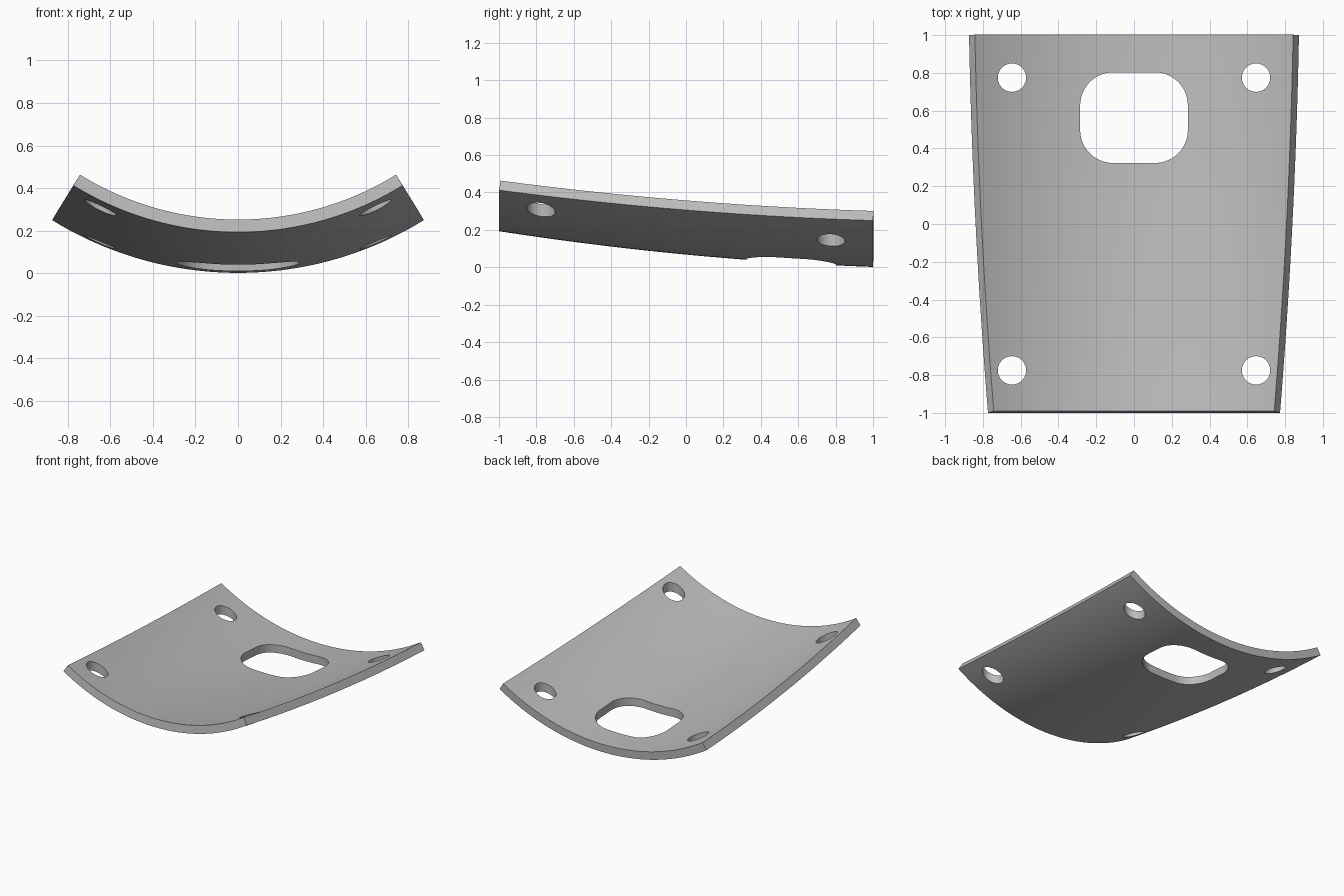
import bpy, bmesh, math

cube = bpy.data.objects.get("Cube")
if cube:
    bpy.data.objects.remove(cube, do_unlink=True)

AXIS_Z = 1.664                # height of the axis the plate curves around
HALF_ANGLE = math.radians(31.7)
THICKNESS = 0.06
ACROSS, ALONG = 64, 40

grey = bpy.data.materials.new("plain grey")
grey.use_nodes = True
colour = (0.5, 0.5, 0.5, 1)
grey.diffuse_color = colour
grey.node_tree.nodes["Principled BSDF"].inputs["Base Color"].default_value = colour


def new_object(name, bm):
    mesh = bpy.data.meshes.new(name)
    bm.to_mesh(mesh)
    bm.free()
    mesh.materials.append(grey)
    obj = bpy.data.objects.new(name, mesh)
    bpy.context.collection.objects.link(obj)
    return obj


def keel_height(y):
    """Height of the underside along the centre line."""
    return 0.068 - 0.0955 * y + 0.0295 * y * y


def rounded_outline(cx, cy, half_x, half_y, radius, steps=16):
    """Rectangle with round corners; a circle when radius fills it."""
    points = []
    for k, (sx, sy) in enumerate([(1, 1), (-1, 1), (-1, -1), (1, -1)]):
        for s in range(steps):
            a = math.pi / 2 * (k + (s + 0.5) / steps)
            points.append((cx + sx * (half_x - radius) + radius * math.cos(a),
                           cy + sy * (half_y - radius) + radius * math.sin(a)))
    return points


def make_cutter(name, outline):
    bm = bmesh.new()
    base = bm.faces.new([bm.verts.new((x, y, -1)) for x, y in outline])
    top = bmesh.ops.extrude_face_region(bm, geom=[base])["geom"]
    bmesh.ops.translate(bm, vec=(0, 0, 3),
                        verts=[v for v in top if isinstance(v, bmesh.types.BMVert)])
    bmesh.ops.recalc_face_normals(bm, faces=bm.faces)
    cutter = new_object(name, bm)
    cutter.hide_render = True
    return cutter


# Curved plate: an arc swept along a gently bending, widening profile
bm = bmesh.new()
rows = []
for j in range(ALONG + 1):
    y = -1 + 2 * j / ALONG
    r = AXIS_Z - keel_height(y)
    angles = [HALF_ANGLE * (2 * i / ACROSS - 1) for i in range(ACROSS + 1)]
    rows.append([bm.verts.new((r * math.sin(a), y, AXIS_Z - r * math.cos(a)))
                 for a in angles])
for low, high in zip(rows, rows[1:]):
    for i in range(ACROSS):
        bm.faces.new((low[i], low[i + 1], high[i + 1], high[i]))
plate = new_object("curved_plate", bm)

solid = plate.modifiers.new("thickness", "SOLIDIFY")
solid.thickness = THICKNESS
solid.offset = 1
solid.use_even_offset = True

# Four bolt holes and one rounded window, cut straight down
cutters = [make_cutter("bolt_hole_cutter", rounded_outline(sx * 0.646, sy * 0.775, 0.075, 0.075, 0.075))
           for sx in (-1, 1) for sy in (-1, 1)]
cutters.append(make_cutter("window_cutter", rounded_outline(0, 0.563, 0.285, 0.24, 0.175)))
for cutter in cutters:
    cut = plate.modifiers.new("hole", "BOOLEAN")
    cut.operation = "DIFFERENCE"
    cut.solver = "EXACT"
    cut.object = cutter

bpy.ops.object.select_all(action="DESELECT")
plate.select_set(True)
bpy.context.view_layer.objects.active = plate
for name in [m.name for m in plate.modifiers]:
    bpy.ops.object.modifier_apply(modifier=name)
for cutter in cutters:
    bpy.data.objects.remove(cutter, do_unlink=True)
bpy.ops.object.shade_smooth_by_angle(angle=math.radians(30))
